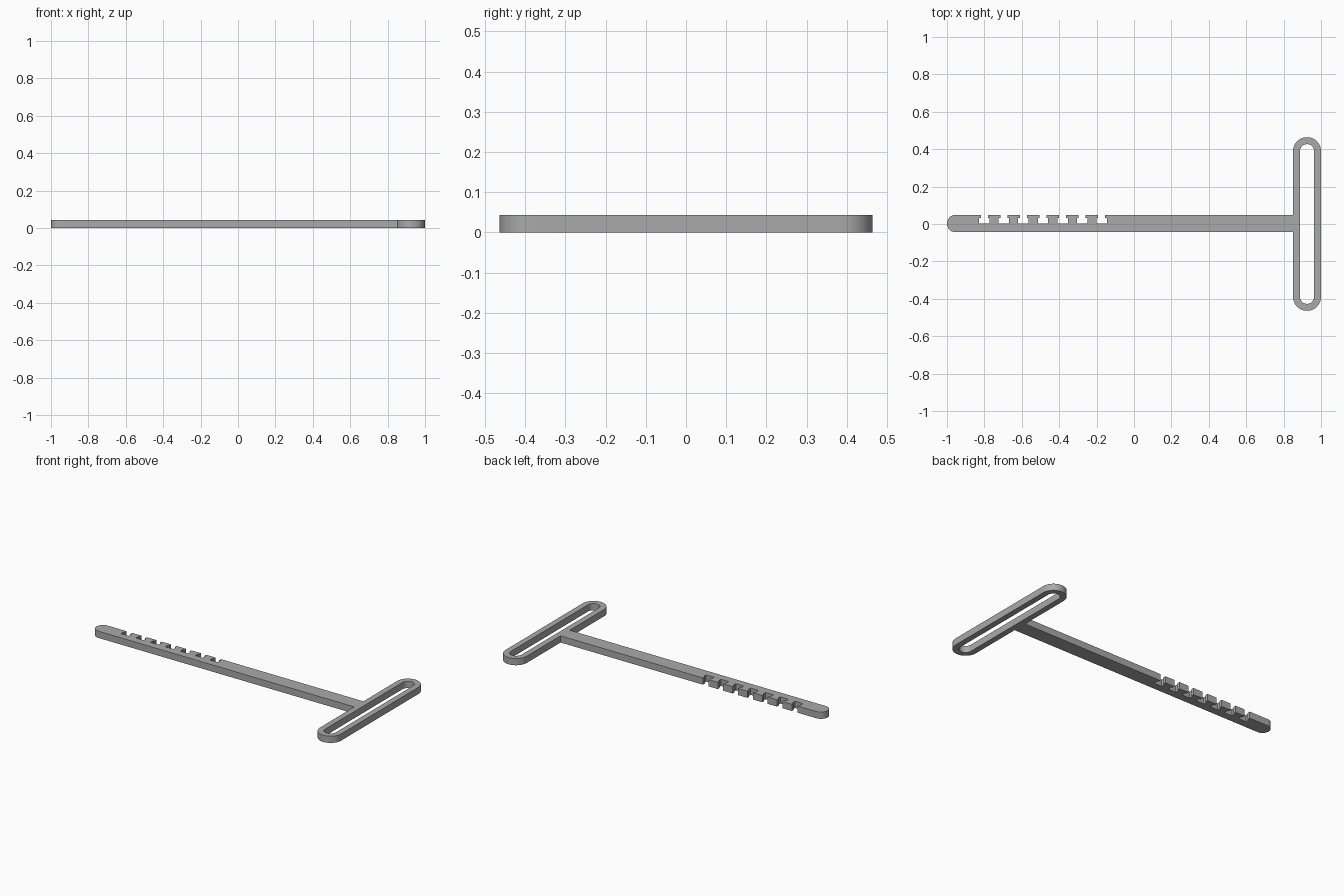
import bpy, bmesh, math
from mathutils import Vector

cube = bpy.data.objects.get("Cube")
if cube:
    bpy.data.objects.remove(cube, do_unlink=True)

THICK = 0.043
BAR_LOW, BAR_HIGH = -0.044, 0.049
HANDLE_X, HANDLE_TIP = 0.925, 0.464
OUTER_R, INNER_R = 0.075, 0.038
ARC_Y = HANDLE_TIP - OUTER_R

grey = bpy.data.materials.new("plain grey")
grey.use_nodes = True
colour = (0.4, 0.4, 0.4, 1)
grey.diffuse_color = colour
grey.node_tree.nodes["Principled BSDF"].inputs["Base Color"].default_value = colour


def arc(cx, cy, r, start, end, steps=24):
    angles = [math.radians(start + (end - start) * i / steps) for i in range(steps + 1)]
    return [(cx + r * math.cos(a), cy + r * math.sin(a)) for a in angles]


def notch(cx):
    """Undercut slot: narrow mouth above a wider pocket, left to right."""
    neck, pocket, floor, lip = 0.019, 0.028, 0.004, 0.031
    left = [(-neck, BAR_HIGH), (-neck, lip), (-pocket, lip), (-pocket, floor)]
    right = [(-x, y) for x, y in reversed(left)]
    return [(cx + x, y) for x, y in left + right]


# Outer outline, clockwise: rounded bar end, notched edge, handle loop
mid, radius = (BAR_LOW + BAR_HIGH) / 2, (BAR_HIGH - BAR_LOW) / 2
outline = arc(-1 + radius, mid, radius, 270, 90)
for i in range(7):
    outline += notch(-0.80 + i * 0.1045)
outline.append((HANDLE_X - OUTER_R, BAR_HIGH))
outline += arc(HANDLE_X, ARC_Y, OUTER_R, 180, 0)
outline += arc(HANDLE_X, -ARC_Y, OUTER_R, 0, -180)
outline.append((HANDLE_X - OUTER_R, BAR_LOW))

# Long opening through the handle
opening = arc(HANDLE_X, ARC_Y, INNER_R, 180, 0) + arc(HANDLE_X, -ARC_Y, INNER_R, 0, -180)

# Fill the flat shape and give it thickness
bm = bmesh.new()
edges = []
for loop in (outline, opening):
    verts = [bm.verts.new((x, y, 0)) for x, y in loop]
    edges += [bm.edges.new((v, verts[i - 1])) for i, v in enumerate(verts)]
bmesh.ops.triangle_fill(bm, use_beauty=True, use_dissolve=False, edges=edges, normal=(0, 0, 1))
grown = bmesh.ops.extrude_face_region(bm, geom=bm.faces[:], use_keep_orig=True)
top = [g for g in grown["geom"] if isinstance(g, bmesh.types.BMVert)]
bmesh.ops.translate(bm, verts=top, vec=Vector((0, 0, THICK)))
bmesh.ops.recalc_face_normals(bm, faces=bm.faces[:])

mesh = bpy.data.meshes.new("notched_bar_with_handle")
bm.to_mesh(mesh)
bm.free()
mesh.materials.append(grey)
body = bpy.data.objects.new("notched_bar_with_handle", mesh)
bpy.context.collection.objects.link(body)

# Smooth the rounded ends, keep the corners sharp
bpy.ops.object.select_all(action="DESELECT")
body.select_set(True)
bpy.context.view_layer.objects.active = body
bpy.ops.object.shade_smooth_by_angle(angle=math.radians(30))
